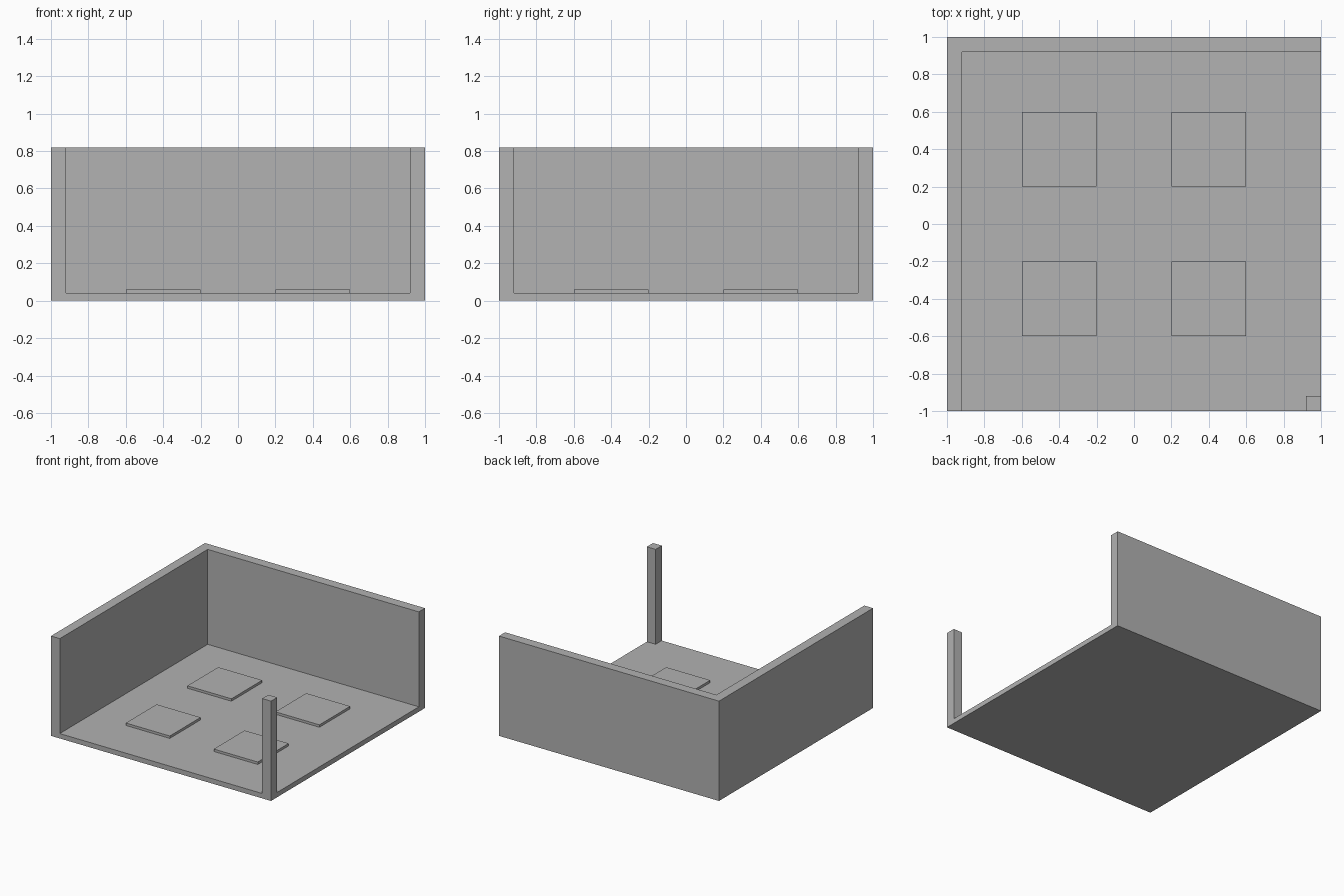
import bpy
import bmesh

cube = bpy.data.objects.get("Cube")
if cube:
    bpy.data.objects.remove(cube, do_unlink=True)

GREY = 0.445
HALF, HEIGHT, WALL, FLOOR, TILE = 1.0, 0.82, 0.08, 0.04, 0.02
INNER = HALF - WALL
OUTER = HALF + 0.2

mat = bpy.data.materials.new("plain grey")
mat.use_nodes = True
mat.diffuse_color = (GREY, GREY, GREY, 1)
mat.node_tree.nodes["Principled BSDF"].inputs["Base Color"].default_value = (GREY, GREY, GREY, 1)


def prism(name, outline, bottom, top):
    """Extrude a flat outline from bottom to top."""
    bm = bmesh.new()
    face = bm.faces.new([bm.verts.new((x, y, bottom)) for x, y in outline])
    new = bmesh.ops.extrude_face_region(bm, geom=[face])["geom"]
    verts = [v for v in new if isinstance(v, bmesh.types.BMVert)]
    bmesh.ops.translate(bm, verts=verts, vec=(0, 0, top - bottom))
    bmesh.ops.recalc_face_normals(bm, faces=bm.faces)
    mesh = bpy.data.meshes.new(name)
    bm.to_mesh(mesh)
    bm.free()
    mesh.materials.append(mat)
    obj = bpy.data.objects.new(name, mesh)
    bpy.context.collection.objects.link(obj)
    return obj


def square(cx, cy, r):
    return [(cx - r, cy - r), (cx + r, cy - r), (cx + r, cy + r), (cx - r, cy + r)]


# Floor, left and back walls and corner post, carved from one block
room = prism("room_shell", square(0, 0, HALF), 0, HEIGHT)
cutter = prism("room_cutter", [(-INNER, INNER), (OUTER, INNER), (OUTER, -INNER),
                               (INNER, -INNER), (INNER, -OUTER), (-INNER, -OUTER)],
               FLOOR, HEIGHT + 0.2)
cutter.hide_render = True
cut = room.modifiers.new("carve", "BOOLEAN")
cut.operation = "DIFFERENCE"
cut.solver = "EXACT"
cut.object = cutter
bpy.context.view_layer.objects.active = room
bpy.ops.object.modifier_apply(modifier=cut.name)
bpy.data.objects.remove(cutter, do_unlink=True)

# Four raised floor tiles
for side, sx in (("left", 1), ("right", -1)):
    for end, sy in (("front", -1), ("back", 1)):
        prism(f"floor_tile_{end}_{side}", square(0.4 * sx, 0.4 * sy, 0.2), FLOOR, FLOOR + TILE)
